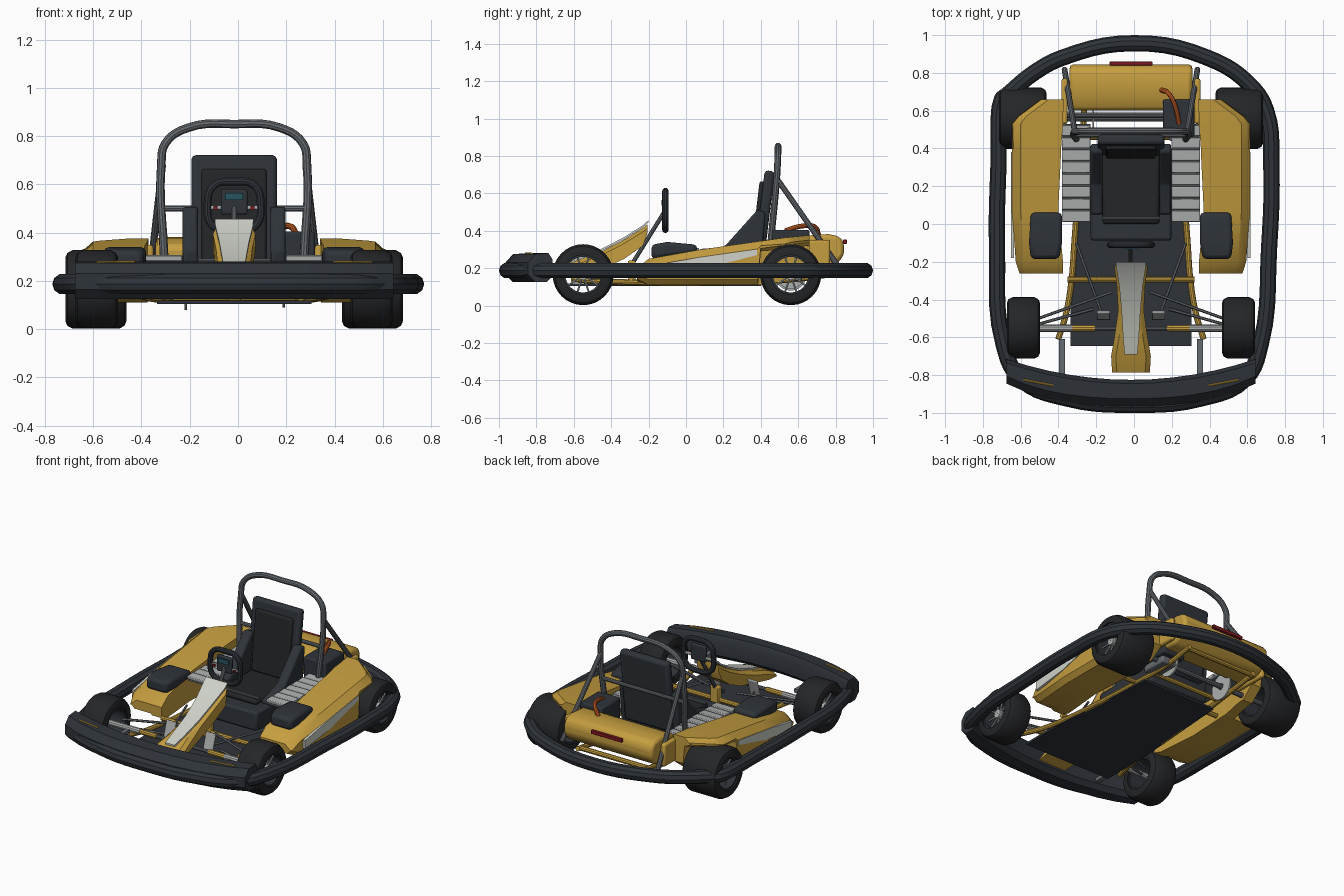
import bpy, bmesh, math
from mathutils import Vector, Matrix

if "Cube" in bpy.data.objects:
    bpy.data.objects.remove(bpy.data.objects["Cube"])

CX = -0.016  # kart body centre line (the bumper ring is slightly off it)

def mat(name, c):
    m = bpy.data.materials.new(name)
    m.diffuse_color = (*c, 1)
    m.use_nodes = True
    m.node_tree.nodes["Principled BSDF"].inputs["Base Color"].default_value = m.diffuse_color
    return m

YEL = mat("yellow", (.56, .34, .05)); DARK = mat("dark", (.028, .034, .042))
RUB = mat("rubber", (.018, .019, .021)); STEEL = mat("steel", (.13, .145, .16))
SILV = mat("silver", (.42, .43, .43)); WHITE = mat("white", (.62, .64, .58))
ORG = mat("orange", (.6, .12, .02)); RED = mat("red", (.22, .01, .015)); BLUE = mat("screen", (.02, .09, .12))

def add(name, bm, m):
    bmesh.ops.recalc_face_normals(bm, faces=bm.faces)
    me = bpy.data.meshes.new(name)
    bm.to_mesh(me); bm.free()
    ob = bpy.data.objects.new(name, me)
    bpy.context.collection.objects.link(ob)
    me.materials.append(m)
    ob.location.x = CX
    return ob

def bevel(ob, w, seg=2):
    b = ob.modifiers.new("bevel", 'BEVEL')
    b.width, b.segments = w, seg
    return ob

def box(name, x, y, z, m, bev=0, rx=0):
    """Box from (min, max) ranges, optionally tilted about x."""
    bm = bmesh.new()
    bmesh.ops.create_cube(bm, size=1)
    c = Vector([(a[0] + a[1]) / 2 for a in (x, y, z)])
    s = [abs(a[1] - a[0]) for a in (x, y, z)]
    bmesh.ops.transform(bm, verts=bm.verts, matrix=Matrix.Translation(c) @ Matrix.Rotation(rx, 4, 'X') @ Matrix.Diagonal((*s, 1)))
    ob = add(name, bm, m)
    return bevel(ob, bev) if bev else ob

def loft(name, sections, m, bev=0, closed=False):
    """Skin equal-length loops, cap both ends."""
    bm = bmesh.new()
    rings = [[bm.verts.new(p) for p in s] for s in sections]
    n = len(rings[0])
    pairs = list(zip(rings, rings[1:])) + ([(rings[-1], rings[0])] if closed else [])
    for a, b in pairs:
        for i in range(n):
            bm.faces.new((a[i], a[(i + 1) % n], b[(i + 1) % n], b[i]))
    if not closed:
        bm.faces.new(rings[0]); bm.faces.new(rings[-1])
    ob = add(name, bm, m)
    return bevel(ob, bev) if bev else ob

def prism(name, x0, x1, prof, m, bev=0):
    return loft(name, [[(x, y, z) for y, z in prof] for x in (x0, x1)], m, bev)

def tube(name, pts, r, m, cyclic=False, smooth=False, res=3):
    cu = bpy.data.curves.new(name, 'CURVE')
    cu.dimensions = '3D'
    cu.bevel_depth, cu.bevel_resolution, cu.use_fill_caps, cu.resolution_u = r, res, True, 5
    sp = cu.splines.new('BEZIER' if smooth else 'POLY')
    if smooth:
        sp.bezier_points.add(len(pts) - 1)
        for bp, p in zip(sp.bezier_points, pts):
            bp.co = p
            bp.handle_left_type = bp.handle_right_type = 'AUTO'
    else:
        sp.points.add(len(pts) - 1)
        for q, p in zip(sp.points, pts):
            q.co = (*p, 1)
    sp.use_cyclic_u = cyclic
    ob = bpy.data.objects.new(name, cu)
    bpy.context.collection.objects.link(ob)
    cu.materials.append(m)
    ob.location.x = CX
    bpy.ops.object.select_all(action='DESELECT')
    ob.select_set(True)
    bpy.context.view_layer.objects.active = ob
    bpy.ops.object.convert(target='MESH')
    return bpy.context.object

def lathe(name, prof, y, z, m, n=32):
    """Closed (x, radius) profile spun about a wheel axle."""
    return loft(name, [[(x, y + r * math.cos(t), z + r * math.sin(t)) for x, r in prof]
                       for t in (math.tau * i / n for i in range(n))], m, closed=True)

def wheel(tag, s, x0, x1, y):
    z, R, ri = .165, .163, .105
    P = lambda l: [(s * a, b) for a, b in l]
    lathe(tag + "_tyre", P([(x0, ri), (x0, R - .03), (x0 + .008, R - .012), (x0 + .03, R), (x1 - .03, R),
                            (x1 - .008, R - .012), (x1, R - .03), (x1, ri)]), y, z, RUB)
    lathe(tag + "_rim", P([(x0 + .01, .095), (x0 + .01, .108), (x1 - .01, .108), (x1 - .01, .095)]), y, z, DARK)
    xs = x1 - .05
    lathe(tag + "_hub", P([(xs - .04, .002), (xs - .04, .028), (xs + .02, .028), (xs + .02, .002)]), y, z, SILV, 16)
    for k in range(10):
        t = math.tau * k / 10
        c, d = math.cos(t), math.sin(t)
        tube(f"{tag}_spoke_{k}", [(s * xs, y + .02 * c, z + .02 * d), (s * xs, y + .1 * c, z + .1 * d)], .006, SILV, res=1)

# bumper ring (world x, not body-centred)
ring = [(-.70, .66), (-.718, .3), (-.725, -.13), (-.69, -.64), (-.60, -.82), (-.35, -.925), (0, -.957), (.35, -.925), (.59, -.82),
        (.67, -.64), (.715, -.13), (.727, .3), (.70, .6), (.61, .74), (.39, .88), (0, .957), (-.38, .88), (-.53, .80), (-.675, .68)]
tube("bumper_ring", [(x - CX, y, .187) for x, y in ring], .043, DARK, cyclic=True, smooth=True)

# front bumper body
secs = []
for i in range(13):
    x = -.66 + 1.32 * i / 12
    q = (x / .66) ** 2
    yb, yf = -.825 + .11 * q, -.965 + .12 * q * (.6 + .4 * q)
    zt, zb = .28, .125
    secs.append([(x, yb, zb + .03), (x, yb, zt - .03), (x, yb - .02, zt), (x, yf + .04, zt - .005), (x, yf, zt - .05),
                 (x, yf, zb + .04), (x, yf + .04, zb), (x, yb - .03, zb)])
loft("front_bumper", secs, DARK)

for s, t in ((-1, "left"), (1, "right")):
    wheel(t + "_front_wheel", s, .482, .657, -.55)
    wheel(t + "_rear_wheel", s, .447, .699, .56)
    # bumper trims and mounts
    tube(t + "_bumper_trim", [(s * .57, -.825, .277), (s * .41, -.855, .279)], .006, YEL)
    box(t + "_bumper_mount", (s * .35, s * .38), (-.80, -.61), (.165, .19), STEEL)
    # side pod: y, inner x, outer x, inner bottom, outer bottom, top
    secs = []
    for y, xi, xo, zi, zo, zt in ((-.262, .36, .59, .13, .14, .20), (-.2, .36, .61, .11, .11, .25), (.07, .385, .63, .11, .11, .298),
                                  (.385, .37, .63, .11, .11, .343), (.40, .37, .63, .11, .29, .345), (.53, .36, .63, .13, .30, .363),
                                  (.57, .36, .60, .13, .31, .367), (.66, .355, .48, .2, .32, .376)):
        secs.append([(s * a, y, b) for a, b in ((xi, zi), (xi + .07, zi), (xi + .08, zo), (xo - .03, zo), (xo, zo + .03),
                                               (xo, zt - .04), (xo - .045, zt), (xi, zt))])
    loft(t + "_side_pod", secs, YEL)
    # pale panel on the pod flank
    loft(t + "_pod_panel", [[(s * .634, y, b), (s * .634, y, c), (s * .618, y, c), (s * .618, y, b)]
                            for y, b, c in ((-.18, .16, .215), (.07, .19, .258), (.38, .27, .30))], WHITE)
    # pad on the pod nose
    loft(t + "_pod_pad", [[(s * a, y, b) for a, b in ((xi, z0), (xo, z0), (xo, z1), (xi, z1))]
                          for y, xi, xo, z0, z1 in ((-.185, .38, .53, .25, .325), (-.10, .365, .54, .26, .34), (.06, .365, .53, .28, .325))],
         DARK, .02)
    # slatted deck beside the seat
    box(t + "_deck_base", (s * .215, s * .365), (.02, .53), (.27, .288), STEEL)
    for k in range(8):
        y = .012 + k * .065
        box(f"{t}_deck_slat_{k}", (s * .215, s * .365), (y, y + .057), (.285, .305), SILV, .004, rx=.08)
    # seat bolster
    prism(t + "_seat_bolster", s * .15, s * .213, [(.05, .2), (.05, .27), (.21, .32), (.38, .51), (.425, .50), (.40, .2)], DARK, .012)
    # chassis rail and rear stays
    tube(t + "_chassis_rail", [(s * .385, -.61, .14), (s * .345, -.48, .13), (s * .315, -.30, .125), (s * .3, -.1, .12), (s * .27, .3, .125),
                               (s * .25, .58, .14), (s * .25, .80, .17)], .016, YEL, smooth=True)
    tube(t + "_roll_brace", [(s * .297, .485, .68), (s * .352, .82, .20)], .015, STEEL)
    # front suspension and steering linkage
    tube(t + "_axle_sleeve", [(s * .19, -.552, .165), (s * .31, -.552, .165)], .017, YEL)
    tube(t + "_stub_axle", [(s * .31, -.552, .165), (s * .62, -.552, .165)], .019, SILV)
    for k, (a, b) in enumerate((((.49, -.50, .18), (.1, -.36, .19)), ((.49, -.53, .15), (.2, -.45, .14)),
                                ((.29, -.1, .17), (.16, -.46, .17)))):
        tube(f"{t}_link_{k}", [(s * a[0], *a[1:]), (s * b[0], *b[1:])], .008, STEEL, res=1)
    box(t + "_pedal", (s * .11, s * .18), (-.49, -.475), (.13, .25), SILV, .005, rx=-.3)
    box(t + "_rear_side_plate", (s * .335, s * .368), (.53, .77), (.20, .35), YEL, .012)

# axles and cross members
tube("front_axle", [(-.3, -.552, .165), (.3, -.552, .165)], .012, STEEL)
tube("rear_axle", [(-.6, .56, .165), (.6, .56, .165)], .017, STEEL)
lathe("brake_disc", [(-.205, .02), (-.205, .085), (-.195, .085), (-.195, .02)], .56, .165, SILV, 24)
lathe("drive_sprocket", [(.2, .02), (.2, .075), (.21, .075), (.21, .02)], .56, .165, SILV, 24)
for k, (y, w, z) in enumerate(((-.295, .335, .15), (.32, .36, .13), (.46, .26, .14), (.78, .25, .17))):
    tube(f"cross_member_{k}", [(-w, y, z), (w, y, z)], .016, YEL)
tube("upper_rear_crossbar", [(-.36, .575, .27), (.36, .575, .27)], .014, STEEL)

# floor tray
loft("floor_tray", [[(x, y, z) for x, y in ((-.32, -.645), (.32, -.645), (.32, -.30), (.27, .40), (-.27, .40), (-.32, -.30))]
                    for z in (.105, .118)], DARK)

# seat
box("seat_base", (-.215, .215), (-.088, .40), (.125, .25), DARK, .015)
box("seat_cushion", (-.15, .15), (.0, .38), (.24, .275), RUB, .015, rx=-.03)
box("seat_back", (-.177, .177), (.392, .446), (.24, .722), DARK, .018, rx=-.12)
box("seat_back_pad", (-.135, .135), (.37, .40), (.27, .665), RUB, .012, rx=-.12)
tube("seat_front_bar", [(-.15, .03, .285), (.15, .03, .285)], .009, STEEL)

# roll hoop and seat crossbar
tube("roll_hoop", [(-.285, .44, .16), (-.29, .45, .3), (-.302, .485, .68), (-.285, .49, .77), (-.19, .492, .835), (0, .492, .85),
                   (.19, .492, .835), (.285, .49, .77), (.302, .485, .68), (.29, .45, .3), (.285, .44, .16)], .018, STEEL, smooth=True)
tube("seat_crossbar", [(-.295, .47, .5), (.295, .47, .5)], .013, STEEL)

# rear fairing with lamp
prism("rear_fairing", -.325, .325, [(.60, .20), (.60, .345), (.66, .375), (.76, .382), (.82, .37), (.845, .335), (.845, .27), (.81, .225), (.74, .19)],
      YEL, .02)
box("rear_lamp", (-.113, .113), (.84, .86), (.33, .352), RED, .003)

# engine and hose
box("engine", (.17, .335), (.46, .66), (.17, .405), DARK, .012)
box("engine_block", (.2, .31), (.44, .62), (.13, .2), STEEL, .01)
tube("hose", [(.16, .71, .375), (.2, .69, .42), (.235, .62, .425), (.255, .53, .40)], .013, ORG, smooth=True)

# nose fairing: y, half width, bottom, top
nose = ((-.205, .078, .39, .435), (-.23, .088, .32, .415), (-.33, .075, .25, .352), (-.46, .068, .19, .285), (-.60, .088, .165, .235), (-.70, .105, .15, .205), (-.785, .10, .14, .165))
loft("nose_fairing", [[(-w, y, b), (w, y, b), (w, y, t - .02), (w - .025, y, t), (-w + .025, y, t), (-w, y, t - .02)] for y, w, b, t in nose], YEL)
loft("nose_panel", [[(-w, y, z), (w, y, z), (w, y, z + .012), (-w, y, z + .012)]
                    for y, w, z in ((-.2, .08, .445), (-.23, .078, .418), (-.33, .062, .354), (-.46, .05, .287), (-.60, .042, .237), (-.69, .034, .207))], WHITE)

# steering wheel, display and column
tube("steering_wheel", [(x, -.11, z) for x, z in ((0, .612), (.085, .595), (.11, .52), (.09, .43), (0, .405), (-.09, .43), (-.11, .52), (-.085, .595))],
     .017, DARK, cyclic=True, smooth=True)
box("steering_spoke", (-.1, .1), (-.118, -.104), (.495, .512), SILV, .004)
box("steering_hub", (-.055, .055), (-.125, -.10), (.475, .58), DARK, .008)
box("steering_display", (-.037, .037), (-.132, -.12), (.535, .565), BLUE)
for s, t in ((-1, "left"), (1, "right")):
    box(t + "_switch", (s * .068, s * .085), (-.127, -.117), (.495, .51), RED)
tube("steering_column", [(0, -.11, .51), (0, -.29, .22), (0, -.37, .17)], .012, STEEL)
box("steering_bracket", (-.03, .03), (-.31, -.27), (.12, .24), YEL, .006)

# smooth shading with sharp edges kept
bpy.ops.object.select_all(action='SELECT')
bpy.context.view_layer.objects.active = bpy.data.objects["front_bumper"]
bpy.ops.object.shade_smooth_by_angle(angle=math.radians(35))
